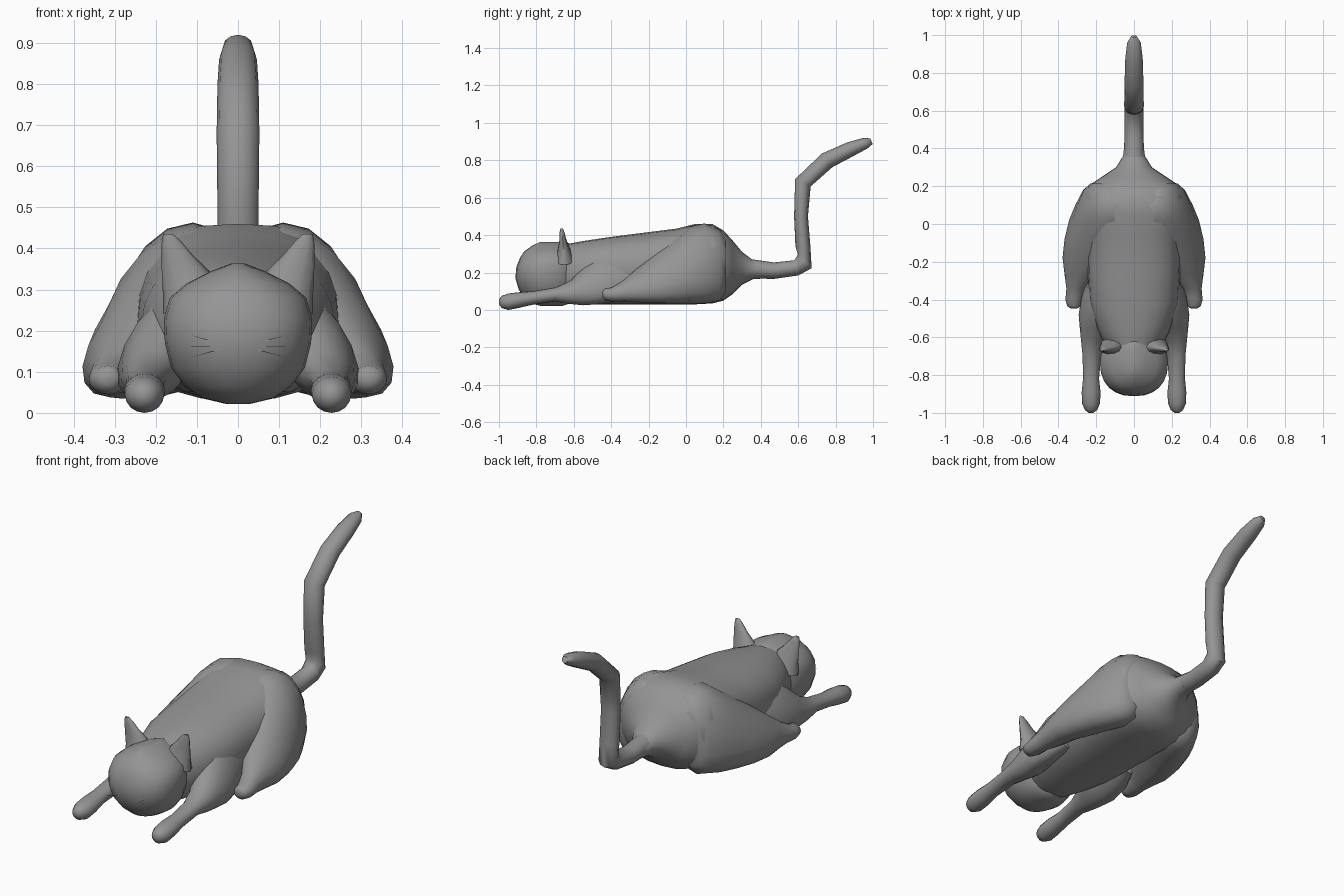
import bpy, bmesh, math
from mathutils import Vector

fur = bpy.data.materials.new("grey fur")
fur.diffuse_color = (0.3, 0.3, 0.3, 1)


def finish(name, bm, angle=60):
    bmesh.ops.recalc_face_normals(bm, faces=bm.faces)
    me = bpy.data.meshes.new(name)
    bm.to_mesh(me)
    bm.free()
    ob = bpy.data.objects.new(name, me)
    bpy.context.collection.objects.link(ob)
    me.materials.append(fur)
    bpy.ops.object.select_all(action='DESELECT')
    bpy.context.view_layer.objects.active = ob
    ob.select_set(True)
    bpy.ops.object.shade_smooth_by_angle(angle=math.radians(angle))
    return ob


def loft(name, rings, sides=16, mirror=False, angle=60):
    """Skin over rings given as (centre, half axis u, half axis v, squareness)."""
    for s in ((1, -1) if mirror else (1,)):
        bm = bmesh.new()
        rows = []
        for c, u, v, p in rings:
            row = []
            for i in range(sides):
                a = 2 * math.pi * i / sides
                cu = math.copysign(abs(math.cos(a)) ** (2 / p), math.cos(a))
                sv = math.copysign(abs(math.sin(a)) ** (2 / p), math.sin(a))
                q = Vector(c) + Vector(u) * cu + Vector(v) * sv
                row.append(bm.verts.new((s * q.x, q.y, q.z)))
            rows.append(row)
        for a, b in zip(rows, rows[1:]):
            for i in range(sides):
                j = (i + 1) % sides
                bm.faces.new((a[i], a[j], b[j], b[i]))
        bm.faces.new(rows[0])
        bm.faces.new(rows[-1])
        side = "" if not mirror else ("_right" if s > 0 else "_left")
        finish(name + side, bm, angle)


def section(y, x0, x1, z0, z1, p=2.0, lean=0.0):
    """Upright ring at y spanning x0..x1 and z0..z1, top leaning inward."""
    h = (z1 - z0) / 2
    return (((x0 + x1) / 2, y, (z0 + z1) / 2), ((x1 - x0) / 2, 0, 0), (-lean, 0, h), p)


# Torso, tapering at the rump into the tail root
loft("torso", [section(y, -w, w, z0, z1, p) for y, w, z0, z1, p in (
    (-0.72, 0.10, 0.06, 0.33, 2.0), (-0.64, 0.155, 0.035, 0.352, 2.1),
    (-0.54, 0.20, 0.03, 0.37, 2.2), (-0.42, 0.235, 0.03, 0.388, 2.3),
    (-0.25, 0.245, 0.03, 0.41, 2.3), (-0.05, 0.25, 0.03, 0.435, 2.4),
    (0.05, 0.26, 0.03, 0.46, 2.6), (0.14, 0.265, 0.035, 0.46, 2.6),
    (0.20, 0.245, 0.05, 0.425, 2.4), (0.25, 0.17, 0.085, 0.37, 2.1),
    (0.30, 0.095, 0.135, 0.31, 2.0), (0.36, 0.058, 0.165, 0.265, 2.0),
    (0.42, 0.05, 0.168, 0.255, 2.0))], sides=24)

# Tail: (y, z, half width, half thickness, pitch of the path in degrees)
loft("tail", [((0, y, z), (w, 0, 0),
               (0, -t * math.sin(math.radians(a)), t * math.cos(math.radians(a))), 2)
              for y, z, w, t, a in (
    (0.34, 0.22, 0.055, 0.052, -10), (0.47, 0.21, 0.05, 0.044, 0),
    (0.59, 0.225, 0.05, 0.042, 15), (0.635, 0.26, 0.05, 0.052, 45),
    (0.625, 0.34, 0.05, 0.04, 92), (0.615, 0.50, 0.05, 0.037, 91),
    (0.625, 0.68, 0.052, 0.046, 65), (0.755, 0.80, 0.05, 0.046, 38),
    (0.88, 0.86, 0.046, 0.04, 25), (0.96, 0.892, 0.036, 0.03, 22),
    (0.992, 0.902, 0.016, 0.016, 22))], sides=12)

# Head: horizontal slices of a rounded skull with a peaked crown
loft("head", [((0, (y0 + y1) / 2, z), (w, 0, 0), (0, (y1 - y0) / 2, 0), p)
              for z, w, y0, y1, p in (
    (0.022, 0.03, -0.78, -0.66, 2), (0.035, 0.085, -0.83, -0.62, 2),
    (0.065, 0.13, -0.865, -0.60, 2.1), (0.11, 0.163, -0.895, -0.58, 2.2),
    (0.17, 0.178, -0.912, -0.57, 2.3), (0.23, 0.18, -0.907, -0.57, 2.3),
    (0.28, 0.166, -0.887, -0.57, 2.2), (0.315, 0.125, -0.863, -0.58, 2.1),
    (0.345, 0.065, -0.82, -0.60, 2), (0.363, 0.018, -0.78, -0.64, 2))], sides=24)

# Ears: thin tapered cones leaning outward
loft("ear", [((x, y, z), (w, 0, -k), (0, t, 0), 2) for x, y, z, w, t, k in (
    (0.118, -0.65, 0.27, 0.065, 0.05, 0.03), (0.126, -0.652, 0.32, 0.057, 0.034, 0.025),
    (0.147, -0.658, 0.37, 0.039, 0.02, 0.012), (0.163, -0.663, 0.415, 0.023, 0.013, 0.004),
    (0.17, -0.665, 0.435, 0.012, 0.007, 0))], sides=10, mirror=True)

# Hind legs: broad thigh sweeping forward and down to a small foot
loft("hind_leg", [section(*r) for r in (
    (0.215, 0.10, 0.23, 0.10, 0.37, 2.0, 0.01), (0.18, 0.05, 0.265, 0.05, 0.43, 2.1, 0.03),
    (0.10, 0.02, 0.30, 0.035, 0.463, 2.2, 0.05), (0.02, 0.03, 0.325, 0.035, 0.445, 2.2, 0.07),
    (-0.08, 0.08, 0.348, 0.035, 0.37, 2.2, 0.07), (-0.18, 0.15, 0.364, 0.038, 0.29, 2.1, 0.055),
    (-0.27, 0.20, 0.362, 0.042, 0.215, 2.0, 0.03), (-0.34, 0.255, 0.358, 0.045, 0.155, 2.0, 0.01),
    (-0.40, 0.27, 0.363, 0.045, 0.12, 2.0, 0), (-0.435, 0.28, 0.354, 0.052, 0.115, 2.0, 0),
    (-0.447, 0.30, 0.335, 0.07, 0.10, 2.0, 0))], mirror=True)

# Front legs: shoulder against the chest, forearm stretched forward
loft("front_leg", [section(*r) for r in (
    (-0.28, 0.10, 0.235, 0.08, 0.28, 2.0, 0.03), (-0.38, 0.08, 0.258, 0.045, 0.33, 2.1, 0.06),
    (-0.48, 0.08, 0.276, 0.03, 0.30, 2.1, 0.06), (-0.55, 0.11, 0.282, 0.025, 0.225, 2.0, 0.03),
    (-0.62, 0.155, 0.28, 0.032, 0.155, 2.0, 0.01), (-0.70, 0.175, 0.272, 0.045, 0.12, 2.0, 0),
    (-0.82, 0.185, 0.27, 0.028, 0.10, 2.0, 0), (-0.89, 0.177, 0.277, 0.012, 0.095, 2.0, 0),
    (-0.95, 0.18, 0.275, 0.0, 0.088, 2.0, 0), (-0.985, 0.195, 0.26, 0.01, 0.075, 2.0, 0),
    (-1.0, 0.215, 0.24, 0.03, 0.057, 2.0, 0))], mirror=True)

# Whiskers: three thin slivers on each cheek
bm = bmesh.new()
for s in (1, -1):
    for z0, z1 in ((0.167, 0.19), (0.162, 0.162), (0.157, 0.134)):
        bm.faces.new([bm.verts.new((s * x, -0.903, z)) for x, z in
                      ((0.035, z0 - 0.0015), (0.12, z1), (0.035, z0 + 0.0015))])
finish("whiskers", bm)
